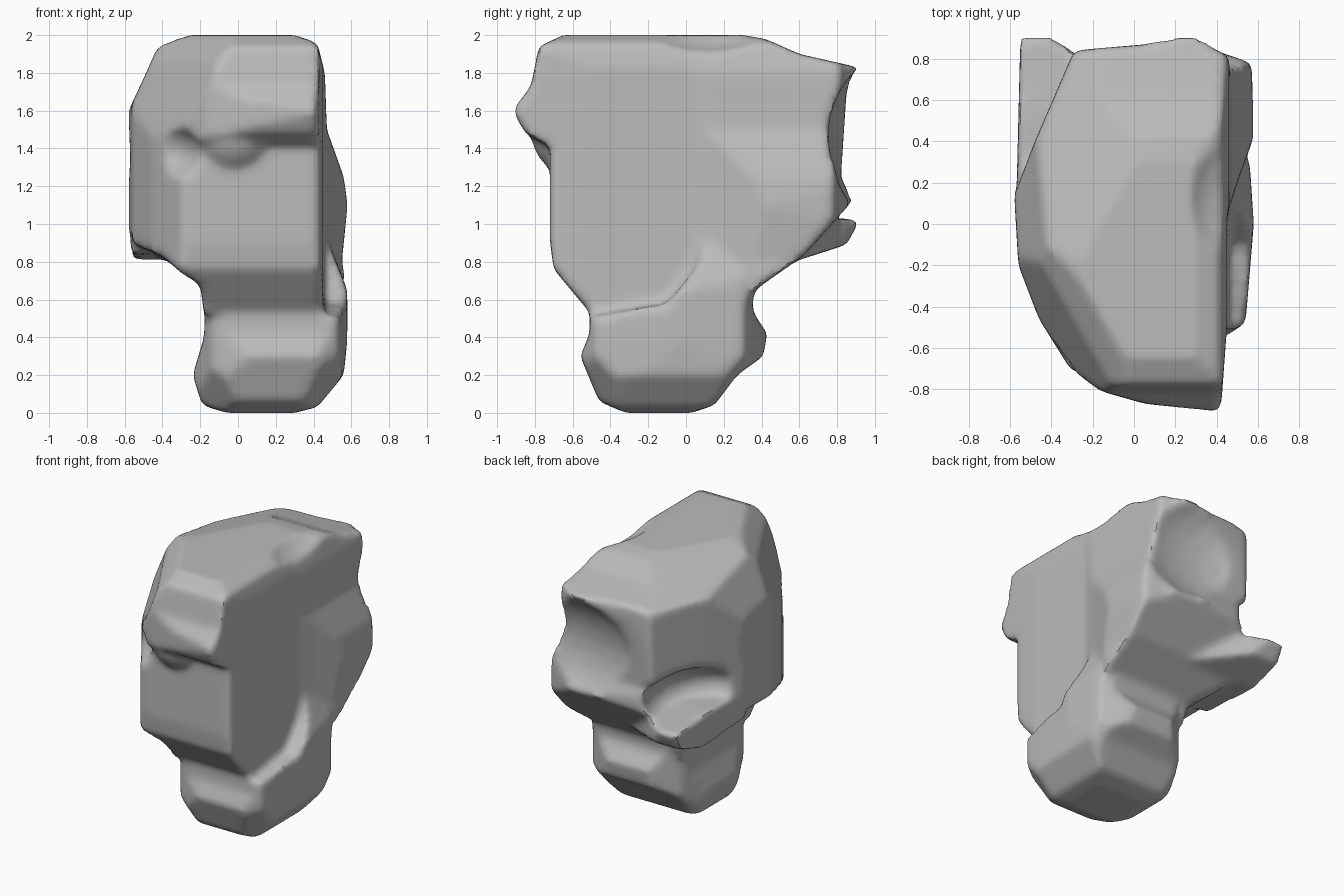
import bpy
import bmesh
from mathutils import Vector

if "Cube" in bpy.data.objects:
    bpy.data.objects.remove(bpy.data.objects["Cube"], do_unlink=True)

clay = bpy.data.materials.new("grey_clay")
clay.use_nodes = True
clay.diffuse_color = (0.5, 0.5, 0.5, 1)
clay.node_tree.nodes["Principled BSDF"].inputs["Base Color"].default_value = clay.diffuse_color


def new_object(name, bm):
    mesh = bpy.data.meshes.new(name)
    bmesh.ops.recalc_face_normals(bm, faces=bm.faces)
    bm.to_mesh(mesh)
    bm.free()
    obj = bpy.data.objects.new(name, mesh)
    bpy.context.collection.objects.link(obj)
    return obj


def prism(name, outline, axis):
    """Extrude a closed outline right through the model along one axis."""
    place = {"x": lambda a, b: Vector((-2, a, b)),
             "y": lambda a, b: Vector((a, -2, b)),
             "z": lambda a, b: Vector((a, b, -1))}[axis]
    through = Vector([4 if axis == k else 0 for k in "xyz"])
    bm = bmesh.new()
    face = bm.faces.new([bm.verts.new(place(a, b)) for a, b in outline])
    grown = bmesh.ops.extrude_face_region(bm, geom=[face], use_keep_orig=True)
    moved = [v for v in grown["geom"] if isinstance(v, bmesh.types.BMVert)]
    bmesh.ops.translate(bm, verts=moved, vec=through)
    return new_object(name, bm)


def ellipsoid(name, centre, radii):
    bm = bmesh.new()
    bmesh.ops.create_icosphere(bm, subdivisions=3, radius=1)
    bmesh.ops.scale(bm, verts=bm.verts, vec=radii)
    bmesh.ops.translate(bm, verts=bm.verts, vec=centre)
    return new_object(name, bm)


def slice_off(obj, point, normal):
    """Remove everything beyond a plane and close the cut."""
    bm = bmesh.new()
    bm.from_mesh(obj.data)
    bmesh.ops.bisect_plane(bm, geom=bm.verts[:] + bm.edges[:] + bm.faces[:],
                           plane_co=point, plane_no=normal, clear_outer=True)
    bmesh.ops.holes_fill(bm, edges=[e for e in bm.edges if e.is_boundary])
    bmesh.ops.recalc_face_normals(bm, faces=bm.faces)
    bm.to_mesh(obj.data)
    bm.free()


def activate(obj):
    bpy.ops.object.select_all(action="DESELECT")
    obj.select_set(True)
    bpy.context.view_layer.objects.active = obj


def apply(obj, kind, **settings):
    activate(obj)
    mod = obj.modifiers.new(kind.lower(), kind)
    for key, value in settings.items():
        setattr(mod, key, value)
    bpy.ops.object.modifier_apply(modifier=mod.name)


def combine(obj, other, operation):
    apply(obj, "BOOLEAN", object=other, operation=operation, solver="EXACT")
    bpy.data.objects.remove(other, do_unlink=True)


def carve(name, plan, side, front=None):
    """Block cut to a plan, a side profile and a front profile."""
    block = prism(name, plan, "z")
    for outline, axis in ((side, "x"), (front, "y")):
        if outline:
            combine(block, prism("cutter", outline, axis), "INTERSECT")
    return block


# Head block
head = carve(
    "head",
    plan=[(.42, -.91), (.45, -.5), (.45, .04), (.5, .2), (.58, .42), (.57, .78),
          (.42, .83), (.28, .92), (.05, .87), (-.29, .84), (-.48, .4),
          (-.58, .14), (-.56, -.2), (-.46, -.46), (-.31, -.7), (-.16, -.81),
          (.05, -.87)],
    side=[(-.5, .52), (-.7, .76), (-.72, .9), (-.72, 1.41), (-.85, 1.48),
          (-.92, 1.6), (-.82, 1.73), (-.78, 1.94), (-.65, 2), (.3, 2),
          (.42, 1.98), (.6, 1.9), (.91, 1.83), (.85, 1.7), (.82, 1.25),
          (.88, 1.12), (.62, .83), (.35, .64), (.3, .5)],
    front=[(-.18, .52), (-.2, .68), (-.3, .74), (-.4, .83), (-.55, .89),
           (-.59, 1), (-.57, 1.35), (-.58, 1.6), (-.5, 1.77), (-.42, 1.95),
           (-.25, 2), (.3, 2), (.42, 1.96), (.46, 1.8), (.47, 1.5),
           (.56, 1.25), (.58, 1.1), (.55, .8), (.58, .65), (.57, .52)])

# Sloping temple at the upper front corner, and the falling rear of the crown
slice_off(head, (-.52, -.29, 1.56), (-.87, -.5, .35))
slice_off(head, (-.41, -.23, 1.89), (-.87, -.5, 1))
slice_off(head, (-.08, .14, 2), (-.86, .5, 2.9))

# Hollows in the back, the rear corner, the eye and the top edge
for centre, radii in (((.28, 1.04, 1.45), (.6, .3, .41)),
                      ((-.6, .68, 1.16), (.4, .45, .22)),
                      ((-.4, -.76, 1.38), (.2, .2, .16)),
                      ((.52, .12, 2.06), (.26, .38, .16))):
    combine(head, ellipsoid("cutter", centre, radii), "DIFFERENCE")

# Rounded cheek beside the brow
combine(head, ellipsoid("cheek", (-.02, -.61, 1.48), (.22, .21, .22)), "UNION")

# Neck and foot
base = carve(
    "base",
    plan=[(-.24, -.25), (-.14, -.48), (.05, -.56), (.42, -.56), (.54, -.48),
          (.58, 0), (.56, .3), (.35, .43), (.02, .43), (-.16, .28), (-.24, .05)],
    side=[(-.51, .51), (-.51, .42), (-.56, .3), (-.46, .06), (-.32, 0),
          (.03, 0), (.15, .04), (.27, .2), (.41, .3), (.43, .42), (.35, .54),
          (.36, .66), (.5, .9), (.12, .95), (.04, .75), (-.1, .58)],
    front=[(-.2, .98), (-.17, .6), (-.18, .4), (-.24, .2), (-.19, .04),
           (-.06, 0), (.3, 0), (.42, .03), (.56, .2), (.58, .4), (.58, .65),
           (.45, .98)])

# Bevelled foot corners
for sx in (-1, 1):
    for sy in (-1, 1):
        outward = Vector((.6 * sx, .6 * sy, -.53))
        slice_off(base, Vector((.17, -.08, .3)) + outward * .46, outward)
combine(head, base, "UNION")

# Flange at the lower rear corner
flange = carve(
    "flange",
    plan=[(-.57, .1), (-.55, .91), (-.42, .92), (-.25, .8), (.05, .6), (-.1, .1)],
    side=[(0, .85), (0, 1.06), (.5, 1.06), (.92, 1.02), (.85, .89), (.6, .81)])
combine(head, flange, "UNION")

# Soften into one weathered solid
head.name = head.data.name = "carved_head"
apply(head, "REMESH", mode="VOXEL", voxel_size=.025)
apply(head, "SMOOTH", factor=.5, iterations=7)
head.data.materials.clear()
head.data.materials.append(clay)
for polygon in head.data.polygons:
    polygon.material_index = 0
activate(head)
bpy.ops.object.shade_smooth_by_angle(angle=.7)
